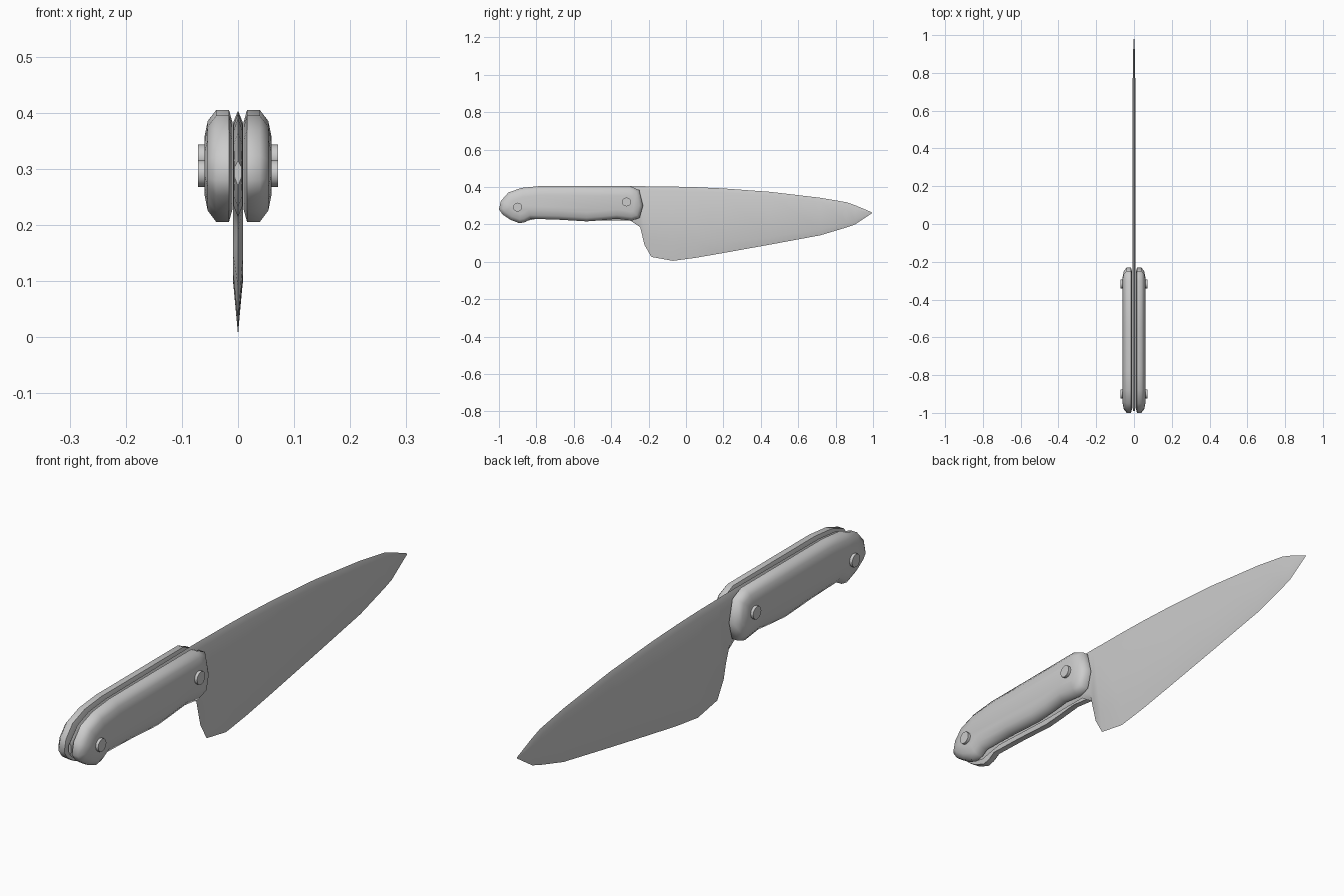
import bpy, bmesh, math
from mathutils import Vector

if "Cube" in bpy.data.objects:
    bpy.data.objects.remove(bpy.data.objects["Cube"])


def make_object(name, bm, angle=50, mirror=False):
    bmesh.ops.recalc_face_normals(bm, faces=bm.faces)
    mesh = bpy.data.meshes.new(name)
    bm.to_mesh(mesh)
    bm.free()
    ob = bpy.data.objects.new(name, mesh)
    bpy.context.collection.objects.link(ob)
    bpy.ops.object.select_all(action='DESELECT')
    ob.select_set(True)
    bpy.context.view_layer.objects.active = ob
    bpy.ops.object.shade_smooth_by_angle(angle=math.radians(angle))
    if mirror:
        ob.modifiers.new("Mirror", 'MIRROR').use_mirror_merge = False
    return ob


def loft(rings):
    """Skin a list of closed rings and cap both ends."""
    bm = bmesh.new()
    vr = [[bm.verts.new(p) for p in r] for r in rings]
    n = len(vr[0])
    for a, b in zip(vr, vr[1:]):
        for i in range(n):
            j = (i + 1) % n
            bm.faces.new((a[i], a[j], b[j], b[i]))
    bm.faces.new(vr[0])
    bm.faces.new(vr[-1])
    return bm


def inset(points, d):
    """Move a clockwise (y, z) outline inward by d."""
    out = []
    for i, p in enumerate(points):
        a = (Vector(p) - Vector(points[i - 1])).normalized()
        b = (Vector(points[(i + 1) % len(points)]) - Vector(p)).normalized()
        t = (a + b).normalized()
        out.append((p[0] + t.y * d, p[1] - t.x * d))
    return out


# Blade with full tang: y, top z, bottom z, edge bevel height, half thickness
stations = [
    (-0.990, 0.315, 0.270, 0.015, 0.006), (-0.945, 0.365, 0.232, 0.02, 0.008),
    (-0.88, 0.390, 0.214, 0.02, 0.008), (-0.78, 0.400, 0.233, 0.02, 0.008),
    (-0.53, 0.402, 0.222, 0.02, 0.008), (-0.30, 0.404, 0.222, 0.02, 0.009),
    (-0.245, 0.404, 0.185, 0.03, 0.009), (-0.222, 0.404, 0.09, 0.06, 0.009),
    (-0.185, 0.403, 0.026, 0.09, 0.009), (-0.07, 0.402, 0.005, 0.10, 0.009),
    (0.05, 0.399, 0.021, 0.08, 0.009), (0.20, 0.392, 0.047, 0.055, 0.009),
    (0.45, 0.374, 0.092, 0.04, 0.008), (0.72, 0.342, 0.142, 0.03, 0.007),
    (0.86, 0.318, 0.184, 0.025, 0.006), (0.905, 0.302, 0.200, 0.02, 0.005),
    (0.995, 0.264, 0.260, 0.001, 0.0005)]
rings = []
for y, top, bot, bevel, h in stations:
    s = min(0.022, (top - bot) * 0.25)
    right = [(h, top - s), (h, bot + bevel)]
    rings.append([Vector((0, y, top))] + [Vector((x, y, z)) for x, z in right]
                 + [Vector((0, y, bot))] + [Vector((-x, y, z)) for x, z in right[::-1]])
make_object("blade", loft(rings), 40)

# Handle scales, one each side of the tang
outline = [
    (-1.0, 0.28), (-0.99, 0.325), (-0.95, 0.37), (-0.88, 0.395), (-0.78, 0.405),
    (-0.55, 0.405), (-0.30, 0.405), (-0.25, 0.383), (-0.23, 0.30), (-0.248, 0.235),
    (-0.29, 0.22), (-0.37, 0.23), (-0.45, 0.222), (-0.53, 0.216), (-0.68, 0.225),
    (-0.83, 0.23), (-0.86, 0.212), (-0.89, 0.206), (-0.94, 0.225), (-0.98, 0.252)]
section = [(0.010, 0.022), (0.016, 0.0), (0.039, 0.0), (0.054, 0.02), (0.060, 0.05)]
rings = [[(x, y, z) for y, z in inset(outline, d)] for x, d in section]
make_object("handle_scale", loft(rings), 60, mirror=True)

# Pins standing proud of the scales
for name, y, z in (("rear_pin", -0.90, 0.292), ("front_pin", -0.318, 0.32)):
    rings = [[(x, y + 0.024 * math.cos(i * math.tau / 12), z + 0.024 * math.sin(i * math.tau / 12))
              for i in range(12)] for x in (0.045, 0.071)]
    make_object(name, loft(rings), 40, mirror=True)
